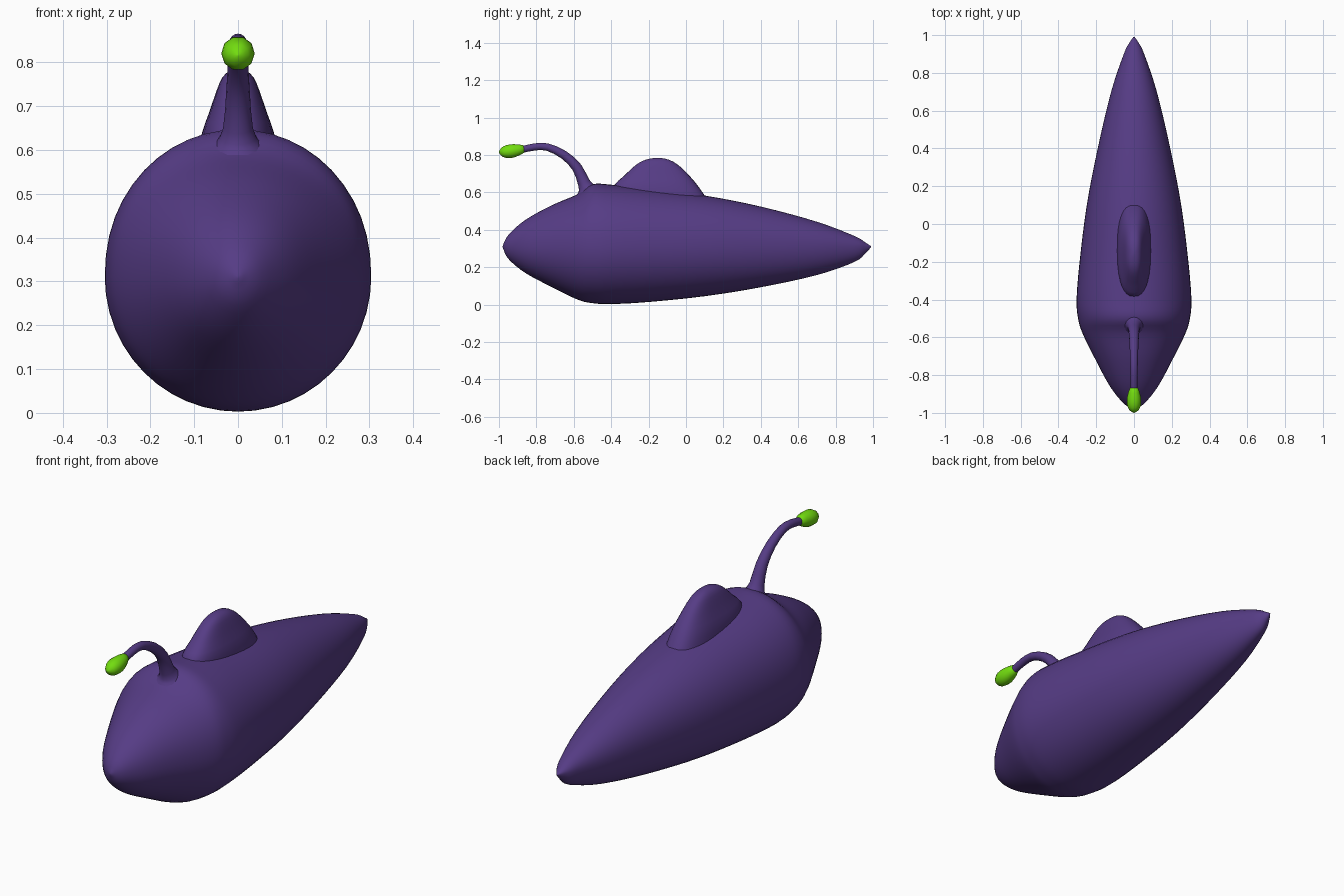
import bpy, bmesh, math
from mathutils import Vector

if "Cube" in bpy.data.objects:
    bpy.data.objects.remove(bpy.data.objects["Cube"], do_unlink=True)


def material(name, colour):
    m = bpy.data.materials.new(name)
    m.use_nodes = True
    m.diffuse_color = colour
    m.node_tree.nodes["Principled BSDF"].inputs["Base Color"].default_value = colour
    return m


purple = material("aubergine purple", (0.092, 0.045, 0.235, 1))
green = material("lime green", (0.17, 0.72, 0.005, 1))


def smooth_rows(rows, steps):
    """Catmull-Rom interpolation through rows of numbers."""
    rows = [Vector(r) for r in rows]
    pts = [rows[0]] + rows + [rows[-1]]
    out = []
    for a, b, c, d in zip(pts, pts[1:], pts[2:], pts[3:]):
        for i in range(steps):
            t = i / steps
            out.append(0.5 * (2 * b + (c - a) * t + (2 * a - 5 * b + 4 * c - d) * t ** 2
                              + (3 * b - a - 3 * c + d) * t ** 3))
    return out + [rows[-1]]


def loft(name, rings, mat, angle=60):
    """Skin equal-length rings of points and close both ends."""
    bm = bmesh.new()
    loops = [[bm.verts.new(p) for p in ring] for ring in rings]
    for a, b in zip(loops, loops[1:]):
        for i in range(len(a)):
            j = (i + 1) % len(a)
            bm.faces.new((a[i], a[j], b[j], b[i]))
    bm.faces.new(loops[0])
    bm.faces.new(loops[-1])
    bmesh.ops.remove_doubles(bm, verts=bm.verts, dist=0.0001)
    bmesh.ops.recalc_face_normals(bm, faces=bm.faces)
    mesh = bpy.data.meshes.new(name)
    bm.to_mesh(mesh)
    bm.free()
    mesh.materials.append(mat)
    obj = bpy.data.objects.new(name, mesh)
    bpy.context.collection.objects.link(obj)
    bpy.ops.object.select_all(action="DESELECT")
    obj.select_set(True)
    bpy.context.view_layer.objects.active = obj
    bpy.ops.object.shade_smooth_by_angle(angle=math.radians(angle))
    return obj


def circle(n):
    return [(math.cos(2 * math.pi * i / n), math.sin(2 * math.pi * i / n)) for i in range(n)]


def power(v, n):
    return math.copysign(abs(v) ** (2 / n), v)


# Body: y, half width, top, bottom
MID = 0.31
stations = [
    (-0.98, 0.004, 0.314, 0.306), (-0.95, 0.055, 0.372, 0.245), (-0.86, 0.127, 0.452, 0.17),
    (-0.72, 0.203, 0.53, 0.095), (-0.58, 0.272, 0.59, 0.027), (-0.5, 0.296, 0.643, 0.008),
    (-0.4, 0.304, 0.641, 0.003), (-0.2, 0.288, 0.62, 0.014), (0.1, 0.25, 0.583, 0.045),
    (0.4, 0.192, 0.524, 0.093), (0.7, 0.121, 0.443, 0.158), (0.9, 0.054, 0.367, 0.228),
    (0.96, 0.024, 0.332, 0.275), (0.99, 0.003, 0.312, 0.308)]
body = []
for y, w, top, bottom in smooth_rows(stations, 4):
    body.append([(w * c, y, MID + (top - MID) * power(s, 2.15) if s > 0
                  else MID + (MID - bottom) * s) for c, s in circle(48)])
loft("body", body, purple)

# Dorsal fin: height, front end, back end, half width
levels = [
    (0.54, -0.39, 0.125, 0.095), (0.59, -0.388, 0.095, 0.09), (0.64, -0.383, 0.06, 0.082),
    (0.685, -0.335, 0.022, 0.066), (0.735, -0.282, -0.028, 0.049), (0.765, -0.24, -0.07, 0.036),
    (0.78, -0.195, -0.11, 0.02), (0.785, -0.16, -0.145, 0.004)]
fin = []
for z, y0, y1, w in smooth_rows(levels, 2):
    fin.append([(w * power(c, 2.5), (y0 + y1) / 2 + (y1 - y0) / 2 * power(s, 2.5), z)
                for c, s in circle(32)])
loft("dorsal_fin", fin, purple)


def tube(name, rows, sides, mat, steps):
    """Sweep circles along a path of y, z, radius rows in the centre plane."""
    rows = smooth_rows(rows, steps)
    rings = []
    for i, (y, z, r) in enumerate(rows):
        a, b = rows[max(i - 1, 0)], rows[min(i + 1, len(rows) - 1)]
        side = Vector((0, -(b.y - a.y), b.x - a.x)).normalized()
        rings.append([Vector((r * c, y, z)) + side * r * s for c, s in circle(sides)])
    return loft(name, rings, mat)


# Stalk flaring out of the body, and the lure at its tip
tube("lure_stalk", [(-0.52, 0.585, 0.085), (-0.528, 0.615, 0.052), (-0.545, 0.65, 0.034),
                    (-0.583, 0.733, 0.027), (-0.652, 0.8, 0.023), (-0.74, 0.842, 0.02),
                    (-0.81, 0.843, 0.019), (-0.88, 0.828, 0.018)], 16, purple, 2)
tube("lure_bulb", [(-0.862, 0.834, 0.002), (-0.868, 0.833, 0.021), (-0.915, 0.824, 0.036),
                   (-0.955, 0.818, 0.037), (-0.985, 0.816, 0.025), (-1.0, 0.816, 0.002)],
     10, green, 2)
